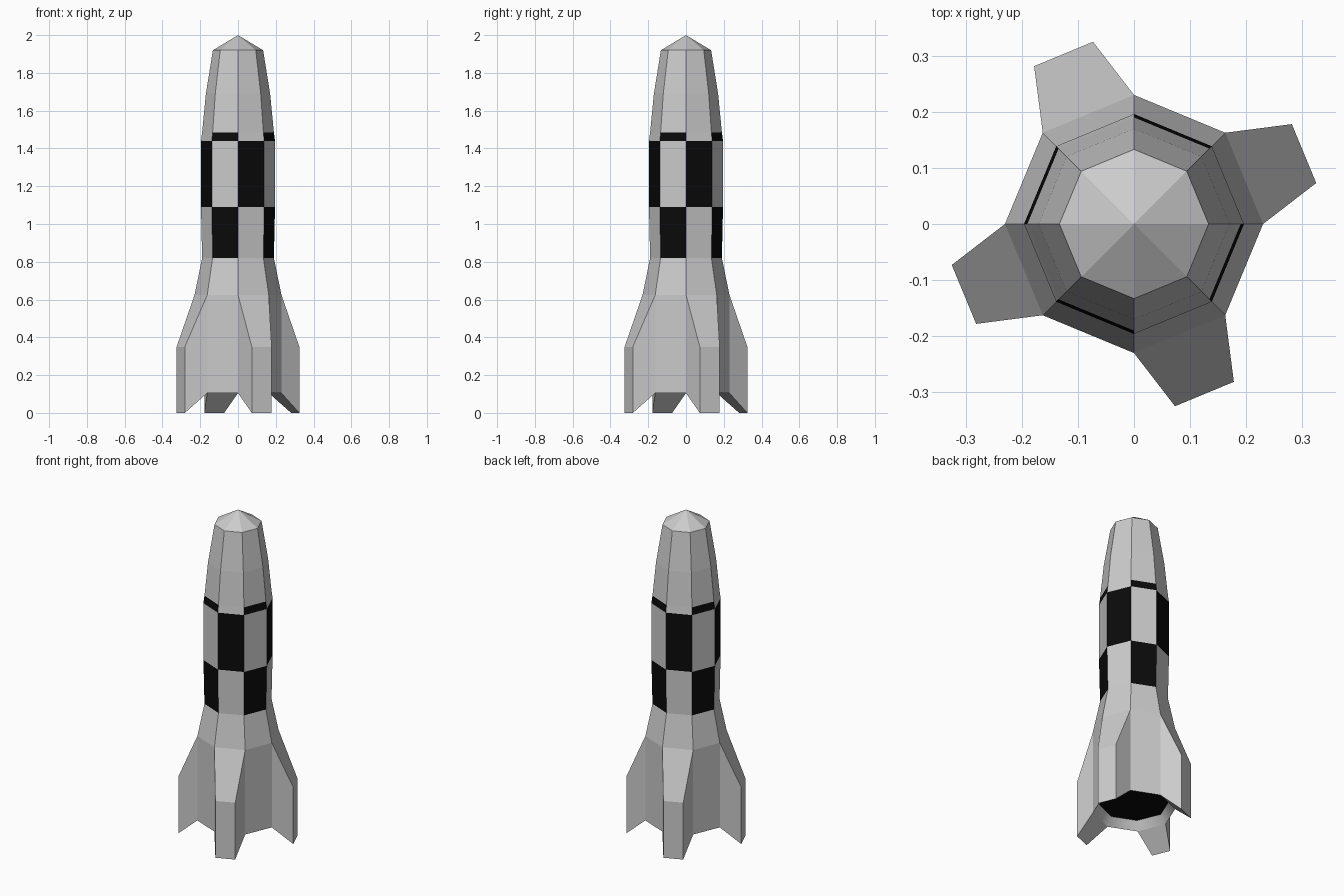
import bpy, bmesh, math
from mathutils import Vector

if "Cube" in bpy.data.objects:
    bpy.data.objects.remove(bpy.data.objects["Cube"])

SIDES = 8


def material(name, v):
    m = bpy.data.materials.new(name)
    m.diffuse_color = (v, v, v, 1)
    m.use_nodes = True
    m.node_tree.nodes["Principled BSDF"].inputs["Base Color"].default_value = m.diffuse_color
    return m


black = material("black_paint", 0.003)
grey = material("grey_paint", 0.6)


def add_object(name, bm, mats=()):
    me = bpy.data.meshes.new(name)
    bm.to_mesh(me)
    bm.free()
    for m in mats:
        me.materials.append(m)
    ob = bpy.data.objects.new(name, me)
    bpy.context.collection.objects.link(ob)
    return ob


def ring(bm, r, z):
    return [bm.verts.new((r * math.cos(i * math.tau / SIDES),
                          r * math.sin(i * math.tau / SIDES), z))
            for i in range(SIDES)]


def loft(bm, profile):
    """Stack octagonal rings; returns the rings and rows of facets."""
    rings = [ring(bm, r, z) for r, z in profile]
    rows = [[bm.faces.new((a[i], a[(i + 1) % SIDES], b[(i + 1) % SIDES], b[i]))
             for i in range(SIDES)] for a, b in zip(rings, rings[1:])]
    return rings, rows


# Hull: octagonal profile from the tail rim to the nose
bm = bmesh.new()
profile = [(0.23, 0.105), (0.23, 0.625), (0.19, 0.82), (0.196, 1.09),
           (0.196, 1.44), (0.19, 1.485), (0.17, 1.69), (0.133, 1.92)]
rings, rows = loft(bm, profile)
tip = bm.verts.new((0, 0, 2))
for i in range(SIDES):
    bm.faces.new((rings[-1][i], rings[-1][(i + 1) % SIDES], tip))

# Checker pattern: alternating facets on three bands
for row, parity in ((2, 1), (3, 0), (4, 1)):
    for i, f in enumerate(rows[row]):
        if i % 2 == parity:
            f.material_index = 1

# Fins: every other tail facet pulled outwards and tapered
for i in range(0, SIDES, 2):
    a = (i + 0.5) * math.tau / SIDES
    out = Vector((math.cos(a), math.sin(a), 0))
    side = Vector((-out.y, out.x, 0))
    face = bmesh.ops.extrude_discrete_faces(bm, faces=[rows[0][i]])["faces"][0]
    for v in face.verts:
        p = out * 0.328 + side * (v.co.dot(side) * 0.645)
        p.z = 0.35 if v.co.z > 0.4 else 0.0
        v.co = p
add_object("rocket_hull_with_fins", bm, (grey, black))

# Tail recess: smooth inward wall under the hull
bm = bmesh.new()
loft(bm, [(0.195, 0.155), (0.23, 0.105)])
for f in bm.faces:
    f.normal_flip()
    f.smooth = True
bmesh.ops.recalc_face_normals(bm, faces=bm.faces)
if sum(f.normal.dot(f.calc_center_median()) for f in bm.faces) > 0:
    bmesh.ops.reverse_faces(bm, faces=bm.faces)
add_object("tail_recess", bm, (grey,))

# Black plate closing the recess
bm = bmesh.new()
bm.faces.new(list(reversed(ring(bm, 0.195, 0.155))))
add_object("engine_plate", bm, (black,))
